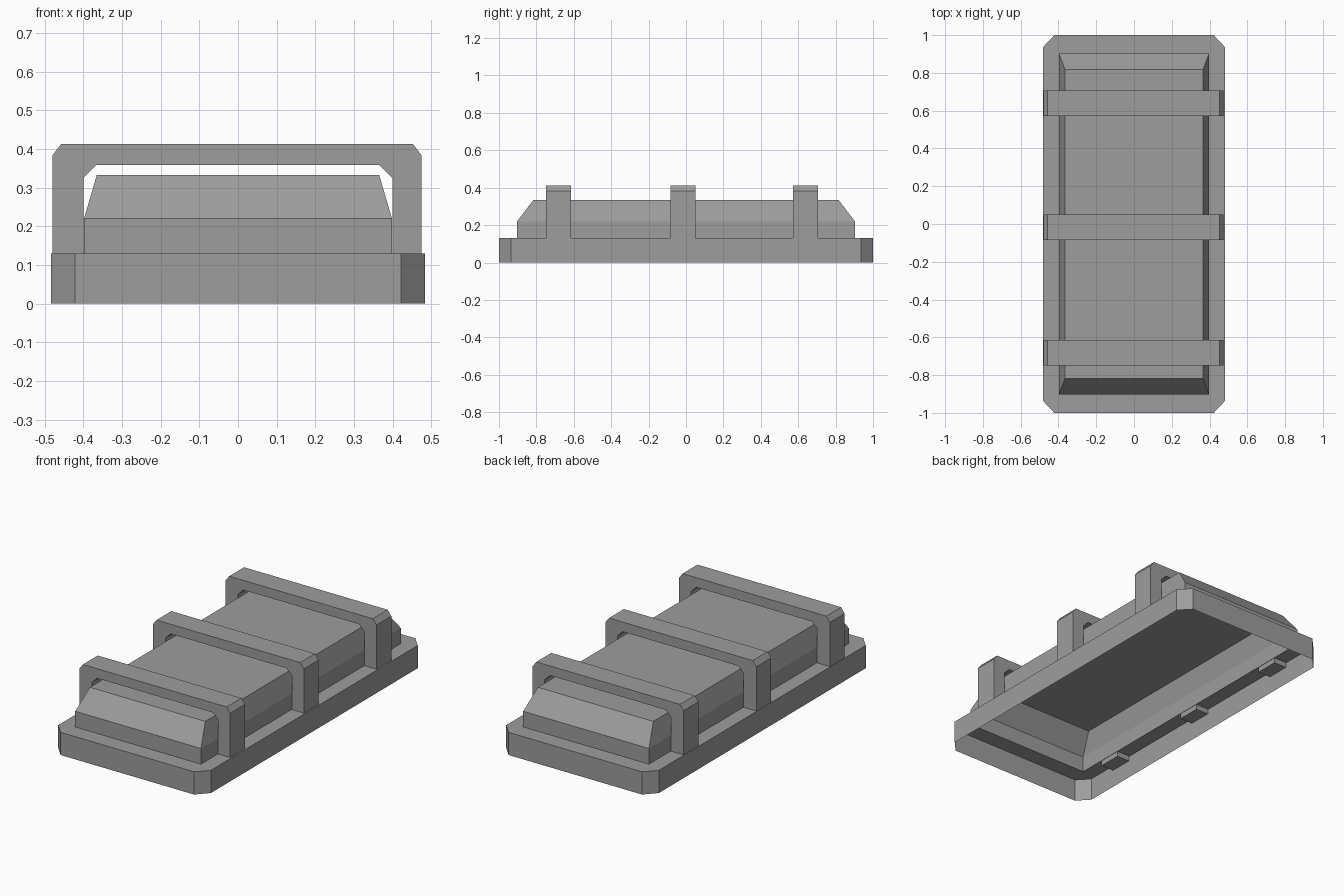
import bpy, bmesh

if "Cube" in bpy.data.objects:
    bpy.data.objects.remove(bpy.data.objects["Cube"])

grey = bpy.data.materials.new("plain grey")
grey.diffuse_color = (0.34, 0.34, 0.34, 1)
grey.use_nodes = True
grey.node_tree.nodes["Principled BSDF"].inputs["Base Color"].default_value = grey.diffuse_color


def finish(name, bm):
    me = bpy.data.meshes.new(name)
    bm.to_mesh(me)
    bm.free()
    me.materials.append(grey)
    ob = bpy.data.objects.new(name, me)
    bpy.context.collection.objects.link(ob)
    return ob


def octagon(x, y, cx, cy):
    return [(x, -y + cy), (x, y - cy), (x - cx, y), (-x + cx, y),
            (-x, y - cy), (-x, -y + cy), (-x + cx, -y), (x - cx, -y)]


def rectangle(x, y):
    return [(x, -y), (x, y), (-x, y), (-x, -y)]


def ring(bm, pts, z):
    return [bm.verts.new((x, y, z)) for x, y in pts]


def wall(bm, a, b):
    n = len(a)
    for i in range(n):
        j = (i + 1) % n
        bm.faces.new((a[i], a[j], b[j], b[i]))


# Open-bottomed shell: base skirt, ledge, box walls, sloped lid
bm = bmesh.new()
outline = octagon(0.483, 1.0, 0.061, 0.065)
foot = ring(bm, outline, 0)
rim = ring(bm, outline, 0.13)
wall(bm, foot, rim)
low = ring(bm, rectangle(0.398, 0.903), 0.13)
mid = ring(bm, rectangle(0.398, 0.903), 0.22)
top = ring(bm, rectangle(0.365, 0.817), 0.333)
for i in range(4):
    j = (i + 1) % 4
    a, b, c = rim[2 * i + 1], rim[(2 * i + 2) % 8], rim[(2 * i + 3) % 8]
    # corner triangle, then straight ledge strip
    bm.faces.new((a, b, low[j]))
    bm.faces.new((b, c, low[(j + 1) % 4], low[j]))
wall(bm, low, mid)
wall(bm, mid, top)
bm.faces.new(top)
finish("base_and_box", bm)

# Three chamfered hoops strapped over the box
outer = [(-0.48, 0.10), (-0.48, 0.383), (-0.457, 0.413),
         (0.452, 0.413), (0.475, 0.383), (0.475, 0.10)]
inner = [(-0.40, 0.10), (-0.40, 0.325), (-0.367, 0.358),
         (0.365, 0.358), (0.399, 0.325), (0.399, 0.10)]
for name, y in (("front_hoop", -0.682), ("middle_hoop", -0.017), ("back_hoop", 0.64)):
    bm = bmesh.new()
    o = [bm.verts.new((x, y - 0.067, z)) for x, z in outer]
    n = [bm.verts.new((x, y - 0.067, z)) for x, z in inner]
    faces = [bm.faces.new((o[i], o[i + 1], n[i + 1], n[i])) for i in range(5)]
    ext = bmesh.ops.extrude_face_region(bm, geom=faces, use_keep_orig=True)
    moved = [v for v in ext["geom"] if isinstance(v, bmesh.types.BMVert)]
    bmesh.ops.translate(bm, verts=moved, vec=(0, 0.134, 0))
    bmesh.ops.recalc_face_normals(bm, faces=bm.faces)
    finish(name, bm)
